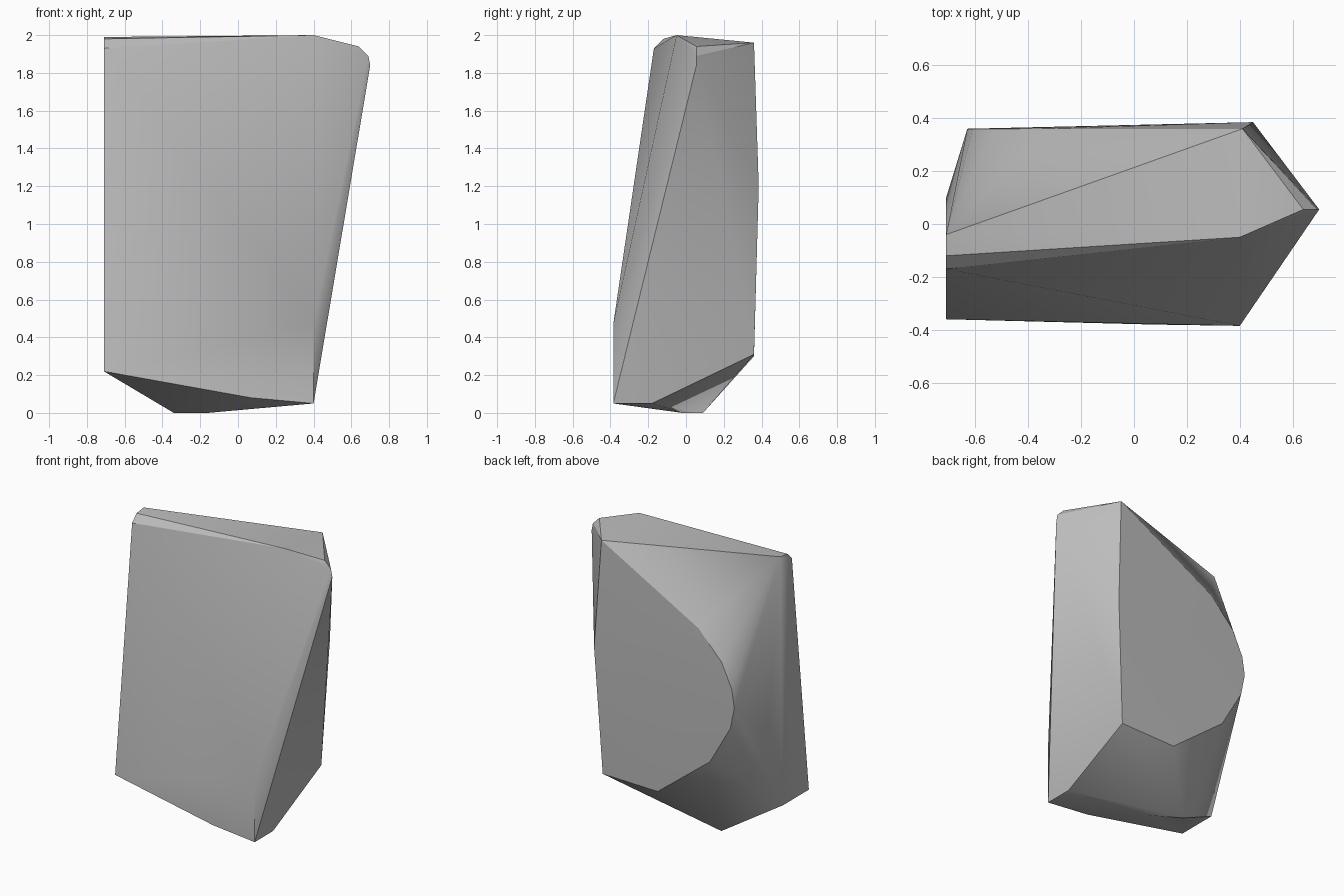
import bpy
import bmesh
import math

if "Cube" in bpy.data.objects:
    bpy.data.objects.remove(bpy.data.objects["Cube"], do_unlink=True)

# Stone colour
stone = bpy.data.materials.new("grey_stone")
grey = (0.5, 0.5, 0.5, 1.0)
stone.diffuse_color = grey
stone.use_nodes = True
stone.node_tree.nodes["Principled BSDF"].inputs["Base Color"].default_value = grey

LEFT, EDGE, BACK = -0.71, 0.4, 0.36

# Flat left end, as (y, z)
end_profile = [(-0.36, 0.22), (-0.17, 1.93), (-0.12, 1.98), (-0.04, 1.99),
               (0.1, 0.75), (-0.07, 0.22)]
# Curved outline of the back face, as (x, z)
back_outline = [(0.41, 1.96), (-0.35, 1.54), (-0.53, 1.35), (-0.61, 1.18),
                (-0.63, 1.05), (-0.6, 0.9), (-0.44, 0.62), (-0.03, 0.3),
                (EDGE, 0.31)]
# Bevelled upper corner, as (x, z)
corner = [(0.64, 1.94), (0.69, 1.89), (0.70, 1.84)]
# Front, base and crest points
extras = [(EDGE, -0.385, 0.47), (EDGE, -0.385, 0.05), (0.07, -0.38, 0.08),
          (EDGE, -0.18, 0.05), (-0.34, 0.09, 0), (-0.16, -0.02, 0),
          (EDGE, -0.05, 2.0), (0.45, 0.385, 1.2)]

points = [(LEFT, y, z) for y, z in end_profile]
points += [(x, BACK, z) for x, z in back_outline]
points += [(x, 0.055, z) for x, z in corner]
points += extras

# Wrap the chiselled block around its points
bm = bmesh.new()
for p in points:
    bm.verts.new(p)
hull = bmesh.ops.convex_hull(bm, input=bm.verts[:])
loose = [v for v in bm.verts if not v.link_faces]
bmesh.ops.delete(bm, geom=loose, context="VERTS")
bmesh.ops.dissolve_limit(bm, angle_limit=math.radians(0.5),
                         verts=bm.verts[:], edges=bm.edges[:])
bmesh.ops.recalc_face_normals(bm, faces=bm.faces[:])
mesh = bpy.data.meshes.new("rock")
bm.to_mesh(mesh)
bm.free()
mesh.materials.append(stone)

rock = bpy.data.objects.new("rock", mesh)
bpy.context.collection.objects.link(rock)
bpy.ops.object.select_all(action="DESELECT")
rock.select_set(True)
bpy.context.view_layer.objects.active = rock
bpy.ops.object.shade_smooth_by_angle(angle=math.radians(30))
